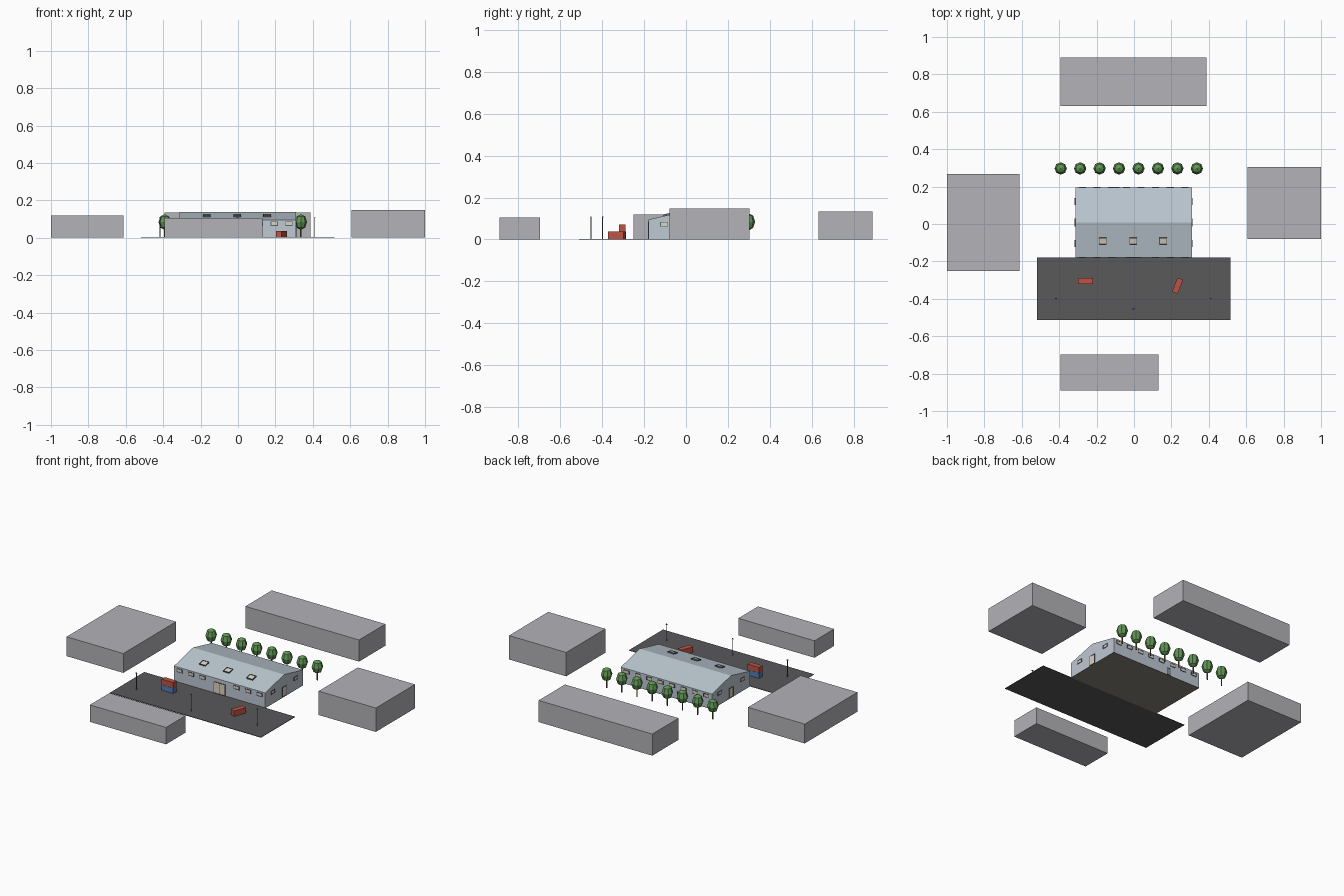
import bpy, bmesh, math

if "Cube" in bpy.data.objects:
    bpy.data.objects.remove(bpy.data.objects["Cube"])

def material(name, r, g, b):
    m = bpy.data.materials.new(name)
    m.diffuse_color = (r, g, b, 1)
    m.use_nodes = True
    m.node_tree.nodes["Principled BSDF"].inputs["Base Color"].default_value = m.diffuse_color
    return m

CLAD = material("cladding", .52, .58, .65)
ROOF = material("roof_sheet", .50, .58, .64)
DARK = material("dark_metal", .10, .13, .17)
GLASS = material("warm_glass", .72, .66, .52)
DOOR = material("door_grey", .28, .30, .30)
SLAB = material("concrete", .24, .23, .20)
ASPHALT = material("asphalt", .10, .10, .105)
RED = material("red_paint", .50, .09, .06)
BLUE = material("blue_paint", .08, .20, .45)
LEAF = material("leaves", .12, .30, .09)
BARK = material("bark", .18, .11, .06)
BLOCK = material("neighbour_grey", .45, .45, .48)

def finish(name, bm, mat):
    bmesh.ops.recalc_face_normals(bm, faces=bm.faces)
    me = bpy.data.meshes.new(name)
    bm.to_mesh(me)
    bm.free()
    ob = bpy.data.objects.new(name, me)
    bpy.context.collection.objects.link(ob)
    if mat:
        me.materials.append(mat)
    return ob

def box(name, centre, size, mat=None, rot=(0, 0, 0)):
    bm = bmesh.new()
    bmesh.ops.create_cube(bm, size=1)
    bmesh.ops.scale(bm, vec=size, verts=bm.verts)
    ob = finish(name, bm, mat)
    ob.location, ob.rotation_euler = centre, rot
    return ob

def span(name, x0, x1, y0, y1, z0, z1, mat=None):
    return box(name, ((x0+x1)/2, (y0+y1)/2, (z0+z1)/2), (x1-x0, y1-y0, z1-z0), mat)

def cylinder(name, x, y, z0, z1, r, mat, n=6):
    bm = bmesh.new()
    bmesh.ops.create_cone(bm, cap_ends=True, segments=n, radius1=r, radius2=r, depth=z1-z0)
    ob = finish(name, bm, mat)
    ob.location = (x, y, (z0+z1)/2)
    return ob

def extrude_yz(name, profile, x0, x1, mat):
    bm = bmesh.new()
    face = bm.faces.new([bm.verts.new((x0, y, z)) for y, z in profile])
    new = bmesh.ops.extrude_face_region(bm, geom=[face])["geom"]
    bmesh.ops.translate(bm, vec=(x1-x0, 0, 0), verts=[v for v in new if isinstance(v, bmesh.types.BMVert)])
    return finish(name, bm, mat)

# neighbouring blocks
span("west_block", -1, -.611, -.25, .266, 0, .12, BLOCK)
span("east_block", .608, 1, -.079, .304, 0, .148, BLOCK)
span("north_block", -.392, .387, .632, .89, 0, .134, BLOCK)
span("south_block", -.392, .13, -.89, -.698, 0, .105, BLOCK)

# yard and floor slab
span("yard", -.518, .516, -.512, -.178, 0, .003, ASPHALT)
X0, X1, Y0, Y1, EAVE, RIDGE = -.314, .311, -.178, .194, .095, .138
XM, YM = (X0+X1)/2, (Y0+Y1)/2
span("floor_slab", X0, X1, Y0, Y1, 0, .003, SLAB)

# hall walls and folded roof sheet
T = .003
extrude_yz("hall_walls", [(Y0, .003), (Y1, .003), (Y1, EAVE-T), (YM, RIDGE-T), (Y0, EAVE-T)], X0, X1, CLAD)
extrude_yz("roof", [(Y0, EAVE-T), (YM, RIDGE-T), (Y1, EAVE-T), (Y1, EAVE), (YM, RIDGE), (Y0, EAVE)],
           X0, X1, ROOF)

def opening(name, centre, w, h, facing, pane=GLASS, tilt=0, t=.005, d=.006, mullion=False):
    """Framed panel; local x is width, local y is height, local z points outward."""
    rot = {"front": (math.pi/2, 0, 0), "back": (math.pi/2, 0, math.pi), "east": (math.pi/2, 0, math.pi/2),
           "west": (math.pi/2, 0, -math.pi/2), "up": (tilt, 0, 0)}[facing]
    frame = bmesh.new()
    bars = [(0, h/2-t/2, w, t), (0, -h/2+t/2, w, t), (w/2-t/2, 0, t, h-2*t), (-w/2+t/2, 0, t, h-2*t)]
    if mullion:
        bars.append((0, 0, t*.6, h-2*t))
    for x, y, sx, sy in bars:
        vs = bmesh.ops.create_cube(frame, size=1)["verts"]
        bmesh.ops.scale(frame, vec=(sx, sy, d), verts=vs)
        bmesh.ops.translate(frame, vec=(x, y, 0), verts=vs)
    f = finish(name + "_frame", frame, DARK)
    f.location, f.rotation_euler = centre, rot
    box(name + "_pane", centre, (w-2*t, h-2*t, d*.5), pane, rot)

# windows and doors
pitch = (X1-X0)/8
for i in range(8):
    x = X0 + pitch*(i+.5)
    if i not in (3, 4):
        opening(f"front_window_{i}", (x, Y0, .075), .038, .022, "front", t=.003)
    opening(f"back_window_{i}", (x, Y1, .075), .038, .022, "back", t=.003)
opening("front_gate", (XM, Y0, .038), .08, .07, "front", t=.003, mullion=True)
opening("back_door", (-.09, Y1, .025), .025, .044, "back", DOOR, t=.003)
for side, x in (("east", X1), ("west", X0)):
    for k, s in enumerate((-1, 1)):
        opening(f"{side}_window_{k}", (x, YM+s*.112, .073), .038, .022, side, t=.003)
    opening(f"{side}_door", (x, YM, .034), .042, .062, side, t=.003)

# skylights on the front slope
slope = math.atan2(RIDGE-EAVE, YM-Y0)
for k, x in enumerate((-.167, -.004, .156)):
    z = EAVE + (-.092-Y0)*math.tan(slope) + .003
    opening(f"skylight_{k}", (x, -.092, z), .042, .038, "up", tilt=slope, t=.003, d=.009)

# freight containers
SIZE = (.08, .032, .034)
box("lower_container", (-.26, -.304, .020), SIZE, BLUE)
box("upper_container", (-.26, -.304, .0545), SIZE, RED)
box("loose_container", (.233, -.33, .020), SIZE, RED, (0, 0, math.radians(69)))

# yard lamps
for k, (x, y) in enumerate(((-.417, -.398), (-.003, -.453), (.411, -.398))):
    cylinder(f"lamp_post_{k}", x, y, .003, .106, .002, DARK)
    box(f"lamp_head_{k}", (x, y, .107), (.009, .006, .004), DARK)

# tree row
for k in range(8):
    x, y = -.392 + k*.104, .297
    cylinder(f"trunk_{k}", x, y, 0, .055, .004, BARK)
    bm = bmesh.new()
    bmesh.ops.create_uvsphere(bm, u_segments=8, v_segments=4, radius=1)
    bmesh.ops.scale(bm, vec=(.033, .033, .042), verts=bm.verts)
    finish(f"crown_{k}", bm, LEAF).location = (x, y, .084)
